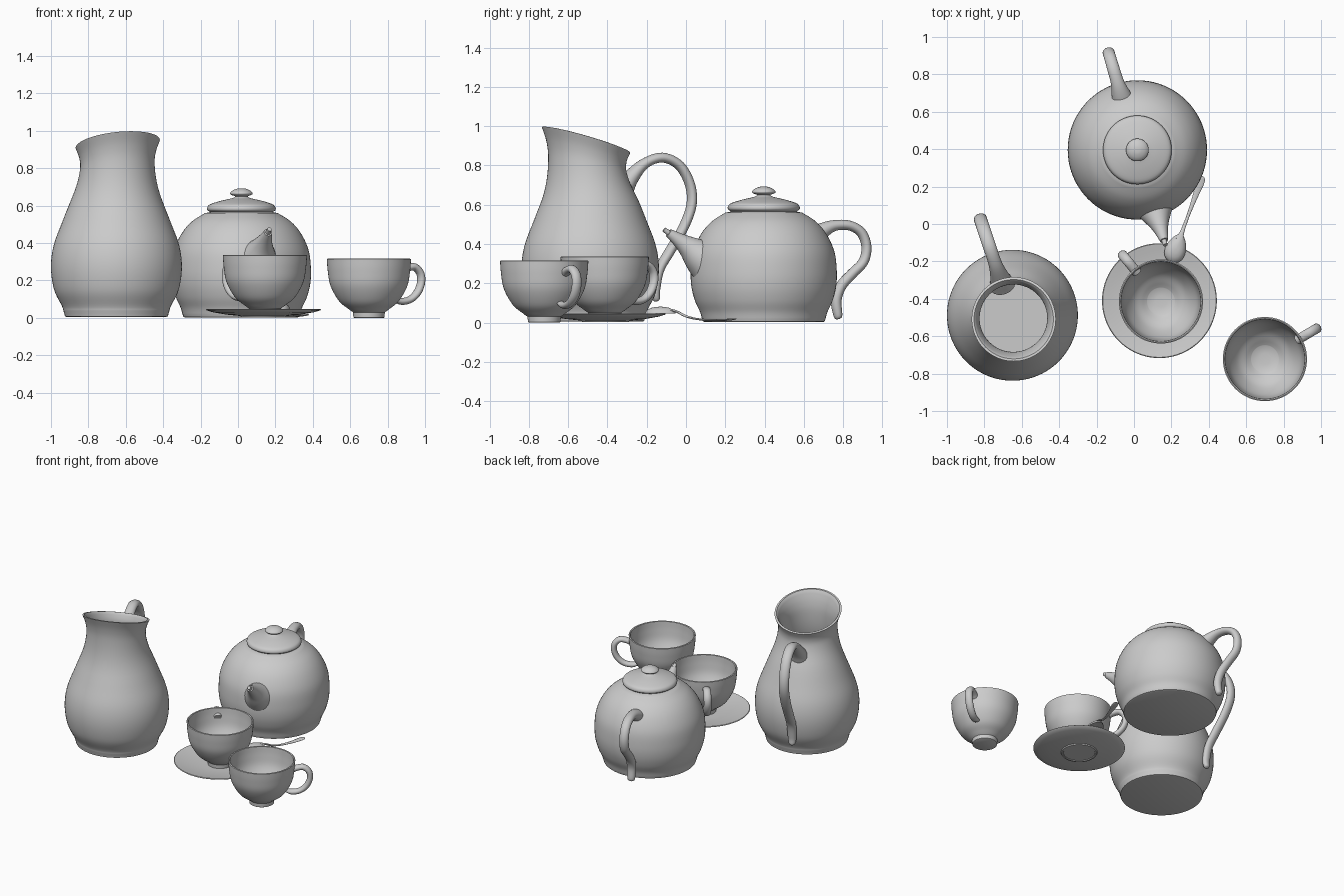
import bpy, bmesh, math
from mathutils import Vector

mat = bpy.data.materials.new("grey_ceramic")
mat.diffuse_color = (0.6, 0.6, 0.6, 1)


def smooth_points(pts, sub):
    """Catmull-Rom through tuples of any size."""
    if sub < 2:
        return pts
    out = []
    for i in range(len(pts) - 1):
        a, b, c, d = (pts[max(0, min(len(pts) - 1, i + k))] for k in (-1, 0, 1, 2))
        for s in range(sub):
            t = s / sub
            out.append(tuple(0.5 * (2 * q + (r - p) * t + (2 * p - 5 * q + 4 * r - w) * t * t
                                    + (3 * q - p - 3 * r + w) * t ** 3)
                             for p, q, r, w in zip(a, b, c, d)))
    return out + [pts[-1]]


def finish(name, bm, loc=(0, 0, 0), angle=0):
    bmesh.ops.recalc_face_normals(bm, faces=bm.faces)
    me = bpy.data.meshes.new(name)
    bm.to_mesh(me)
    bm.free()
    ob = bpy.data.objects.new(name, me)
    bpy.context.collection.objects.link(ob)
    me.materials.append(mat)
    ob.location = loc
    ob.rotation_euler[2] = angle
    bpy.ops.object.select_all(action='DESELECT')
    ob.select_set(True)
    bpy.context.view_layer.objects.active = ob
    bpy.ops.object.shade_smooth_by_angle(angle=math.radians(42))
    return ob


def skin(bm, rings):
    n = len(rings[0])
    for a, b in zip(rings, rings[1:]):
        for i in range(n):
            bm.faces.new((a[i], a[(i + 1) % n], b[(i + 1) % n], b[i]))
    return bm.faces.new(rings[0][::-1]), bm.faces.new(rings[-1])


def lathe(name, profile, loc, warp=None, n=80):
    """Revolve (radius, z) points; both ends are closed with a flat disc."""
    bm = bmesh.new()
    rings = []
    for r, z in profile:
        ring = []
        for i in range(n):
            a = 2 * math.pi * i / n
            co = Vector((r * math.cos(a), r * math.sin(a), z))
            ring.append(bm.verts.new(warp(co) if warp else co))
        rings.append(ring)
    skin(bm, rings)
    return finish(name, bm, loc)


def tube(name, path, loc, angle, sub=6, n=20, hollow=False):
    """Sweep an ellipse along (u, z, half_width, half_thickness) points."""
    pts = smooth_points(path, sub)
    bm = bmesh.new()
    rings = []
    for i, (u, z, w, t) in enumerate(pts):
        p, q = pts[max(0, i - 1)], pts[min(len(pts) - 1, i + 1)]
        d = Vector((q[0] - p[0], q[1] - p[1])).normalized()
        ring = []
        for k in range(n):
            a = 2 * math.pi * k / n
            s = t * math.cos(a)
            ring.append(bm.verts.new((u - d.y * s, w * math.sin(a), z + d.x * s)))
        rings.append(ring)
    cap = skin(bm, rings)[1]
    if hollow:
        bm.normal_update()
        bmesh.ops.inset_region(bm, faces=[cap], thickness=0.008)
        bmesh.ops.inset_region(bm, faces=[cap], thickness=0.002, depth=-0.03)
    return finish(name, bm, loc, angle)


# pitcher: lathed wall, tilted and pushed towards the pouring side at the top
PIT = (-0.65, -0.488, 0)
spout_dir = Vector((0.316, -0.949, 0))


def tilt(co):
    t = max(0, min(1, (co.z - 0.6) / 0.33))
    t = t * t * (3 - 2 * t)
    d = co.dot(spout_dir) / 0.225
    return co + spout_dir * 0.022 * t + Vector((0, 0, 0.068 * t * d))


wall = smooth_points([(0.278, 0.02), (0.284, 0.04), (0.292, 0.065), (0.333, 0.15), (0.35, 0.27),
                      (0.335, 0.39), (0.283, 0.53), (0.222, 0.69), (0.2, 0.80), (0.204, 0.87),
                      (0.225, 0.93)], 5)
inner = [(max(r - 0.018, 0.01), z) for r, z in wall[::-1]]
inner[0] = (0.212, 0.932)
lathe("pitcher_body", [(0.265, 0.005), (0.275, 0.008)] + wall + inner, PIT, tilt)
tube("pitcher_handle", [(0.17, 0.67, 0.07, 0.06), (0.215, 0.735, 0.052, 0.042), (0.292, 0.81, 0.036, 0.027),
                        (0.388, 0.84, 0.035, 0.025), (0.479, 0.80, 0.035, 0.025), (0.535, 0.705, 0.035, 0.025),
                        (0.544, 0.60, 0.035, 0.025), (0.50, 0.483, 0.035, 0.025), (0.426, 0.361, 0.034, 0.025),
                        (0.372, 0.27, 0.033, 0.024), (0.351, 0.168, 0.03, 0.023), (0.355, 0.12, 0.022, 0.018),
                        (0.357, 0.108, 0.008, 0.007)], PIT, math.atan2(0.949, -0.316))

# teapot
POT = (0.018, 0.396, 0)
lathe("teapot_body", [(0.30, 0.002), (0.31, 0.006)]
      + smooth_points([(0.315, 0.02), (0.325, 0.055), (0.35, 0.11), (0.368, 0.18), (0.372, 0.26),
                       (0.36, 0.36), (0.32, 0.45), (0.265, 0.515), (0.195, 0.56)], 5)
      + [(0.165, 0.566)], POT)
lathe("teapot_lid", smooth_points([(0.16, 0.55), (0.168, 0.566), (0.182, 0.576), (0.182, 0.592), (0.166, 0.608),
                                   (0.11, 0.626), (0.05, 0.64), (0.034, 0.65), (0.055, 0.658), (0.06, 0.668),
                                   (0.045, 0.682), (0.022, 0.691), (0.004, 0.693)], 4), POT, n=64)
tube("teapot_spout", [(0.28, 0.30, 0.125, 0.125), (0.345, 0.343, 0.09, 0.09), (0.40, 0.385, 0.058, 0.058),
                      (0.45, 0.42, 0.037, 0.037), (0.505, 0.457, 0.022, 0.022)],
     POT, math.atan2(-0.959, 0.283), n=28, hollow=True)
tube("teapot_handle", [(0.25, 0.42, 0.07, 0.06), (0.307, 0.465, 0.052, 0.042), (0.375, 0.494, 0.036, 0.028),
                       (0.455, 0.494, 0.033, 0.025), (0.518, 0.458, 0.032, 0.025), (0.545, 0.387, 0.032, 0.025),
                       (0.529, 0.31, 0.032, 0.025), (0.47, 0.25, 0.032, 0.026), (0.412, 0.188, 0.032, 0.027),
                       (0.385, 0.117, 0.031, 0.027), (0.394, 0.035, 0.026, 0.022), (0.397, 0.018, 0.01, 0.009)],
     POT, math.atan2(0.959, -0.283))


# cups
def cup(name, loc, angle):
    out = smooth_points([(0.085, 0.03), (0.11, 0.048), (0.16, 0.09), (0.205, 0.17), (0.22, 0.25), (0.225, 0.314)], 5)
    ins = [(r - 0.012, z + 0.01 * (1 - z / 0.314)) for r, z in out[::-1]]
    lathe(name + "_bowl", [(0.078, 0.0), (0.083, 0.003)] + out + [(0.219, 0.317)] + ins + [(0.03, 0.034)], loc, n=64)
    tube(name + "_handle", [(0.20, 0.25, 0.026, 0.022), (0.237, 0.266, 0.026, 0.02), (0.282, 0.272, 0.026, 0.02),
                            (0.318, 0.24, 0.026, 0.02), (0.324, 0.19, 0.026, 0.02), (0.30, 0.135, 0.026, 0.02),
                            (0.255, 0.098, 0.025, 0.019), (0.20, 0.088, 0.024, 0.018), (0.16, 0.10, 0.02, 0.012)],
         loc, angle)


cup("right_cup", (0.70, -0.722, 0), math.radians(30.6))
cup("left_cup", (0.144, -0.414, 0.02), math.radians(129.5))

# saucer
lathe("saucer", [(0.105, 0.008), (0.108, 0.003), (0.118, 0.003), (0.122, 0.010), (0.2, 0.018), (0.27, 0.030),
                 (0.303, 0.040), (0.307, 0.044), (0.303, 0.047), (0.292, 0.045), (0.27, 0.040), (0.2, 0.028),
                 (0.12, 0.021), (0.02, 0.021)], (0.136, -0.41, 0))

# spoon lying bowl-down: shallow dome and a flat tapering handle
SP = (0.225, -0.13, 0)
sp_ang = math.atan2(0.38, 0.14)
bm = bmesh.new()
rings = []
for f, z in ((0.9, 0.048), (1, 0.046), (0.98, 0.053), (0.85, 0.065), (0.6, 0.075), (0.3, 0.08), (0.03, 0.081)):
    ring = []
    for i in range(32):
        a = 2 * math.pi * i / 32
        ring.append(bm.verts.new((0.08 * f * math.cos(a),
                                  0.054 * f * math.sin(a) * (1 - 0.25 * math.cos(a)), z)))
    rings.append(ring)
skin(bm, rings)
finish("spoon_bowl", bm, SP, sp_ang)
tube("spoon_handle", [(0.05, 0.066, 0.022, 0.006), (0.09, 0.055, 0.012, 0.006), (0.14, 0.032, 0.009, 0.006),
                      (0.2, 0.018, 0.009, 0.005), (0.29, 0.012, 0.014, 0.005), (0.37, 0.015, 0.021, 0.005),
                      (0.4, 0.018, 0.017, 0.004), (0.41, 0.019, 0.005, 0.002)], SP, sp_ang, n=16)
